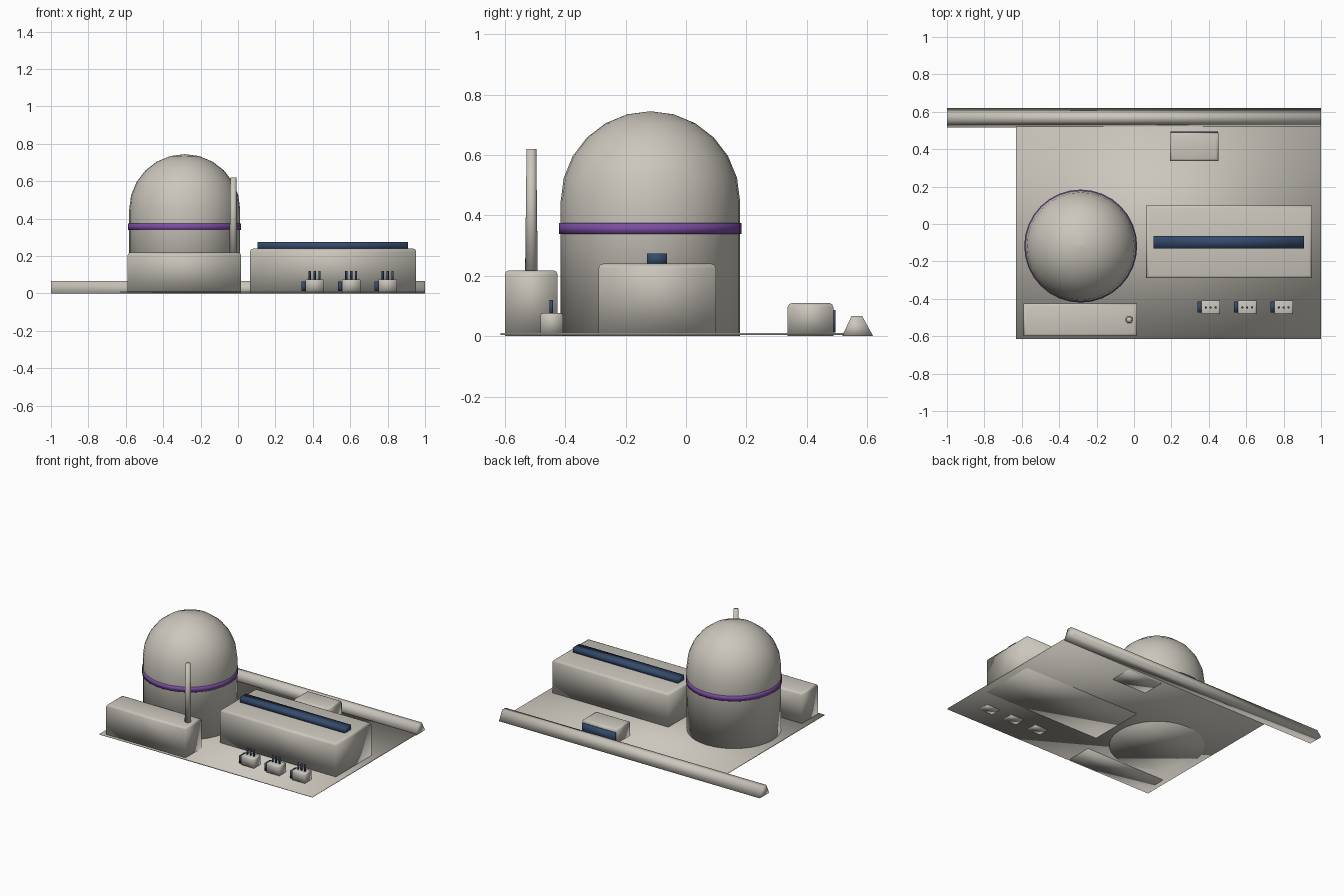
import bpy
import bmesh
from math import sin, cos, pi

cube = bpy.data.objects.get("Cube")
if cube:
    bpy.data.objects.remove(cube, do_unlink=True)


def material(name, rgb):
    m = bpy.data.materials.new(name)
    m.use_nodes = True
    m.diffuse_color = (*rgb, 1)
    m.node_tree.nodes["Principled BSDF"].inputs["Base Color"].default_value = (*rgb, 1)
    return m


CONCRETE = material("warm concrete", (0.60, 0.57, 0.51))
NAVY = material("navy blue", (0.035, 0.07, 0.15))
PURPLE = material("purple", (0.20, 0.075, 0.36))


def finish(name, bm, mat):
    """Turn a bmesh into a fully smooth-shaded object."""
    bmesh.ops.recalc_face_normals(bm, faces=bm.faces)
    for f in bm.faces:
        f.smooth = True
    mesh = bpy.data.meshes.new(name)
    bm.to_mesh(mesh)
    bm.free()
    mesh.materials.append(mat)
    obj = bpy.data.objects.new(name, mesh)
    bpy.context.collection.objects.link(obj)
    return obj


def box(name, x, y, z, mat=CONCRETE, bevel=0):
    """Box from axis ranges, with optional rounding of the roof edges."""
    bm = bmesh.new()
    bmesh.ops.create_cube(bm, size=1)
    for v in bm.verts:
        v.co = [r[0] if c < 0 else r[1] for c, r in zip(v.co, (x, y, z))]
    if bevel:
        roof = [e for e in bm.edges if all(v.co.z > z[1] - 1e-5 for v in e.verts)]
        bmesh.ops.bevel(bm, geom=roof, offset=bevel, segments=2, profile=0.5, affect='EDGES')
    return finish(name, bm, mat)


def lathe(name, x, y, profile, sides, mat=CONCRETE):
    """Revolve (radius, height) points and close both ends."""
    bm = bmesh.new()
    rings = []
    for r, z in profile:
        rings.append([bm.verts.new((x + r * cos(2 * pi * i / sides),
                                    y + r * sin(2 * pi * i / sides), z))
                      for i in range(sides)])
    for a, b in zip(rings, rings[1:]):
        for i in range(sides):
            j = (i + 1) % sides
            bm.faces.new((a[i], a[j], b[j], b[i]))
    bm.faces.new(rings[0])
    bm.faces.new(rings[-1])
    bmesh.ops.remove_doubles(bm, verts=bm.verts, dist=1e-5)
    return finish(name, bm, mat)


# Site slab
box("ground_slab", (-0.63, 1), (-0.615, 0.522), (0.004, 0.01))

# Sea wall with sloping sides
bm = bmesh.new()
section = [(0.517, 0), (0.62, 0), (0.584, 0.066), (0.548, 0.066)]
ends = [[bm.verts.new((x, y, z)) for y, z in section] for x in (-1, 1)]
for i in range(4):
    j = (i + 1) % 4
    bm.faces.new((ends[0][i], ends[0][j], ends[1][j], ends[1][i]))
for end in ends:
    bm.faces.new(end)
finish("sea_wall", bm, CONCRETE)

# Domed containment building and its stripe
R, SPRING = 0.297, 0.448
shell = [(R, 0)] + [(R * cos(k * pi / 12), SPRING + R * sin(k * pi / 12)) for k in range(6)]
shell.append((0.0001, SPRING + R))
lathe("containment_dome", -0.285, -0.118, shell, 32)
lathe("dome_stripe", -0.285, -0.118, [(0.302, 0.339), (0.302, 0.374)], 32, PURPLE)

# Turbine hall with roof ridge
box("turbine_hall", (0.065, 0.953), (-0.29, 0.1), (0, 0.24), bevel=0.016)
box("hall_roof_ridge", (0.105, 0.91), (-0.13, -0.063), (0.235, 0.274), NAVY)

# Auxiliary building with vent stack
box("auxiliary_building", (-0.59, 0.017), (-0.6, -0.425), (0, 0.218), bevel=0.014)
lathe("vent_stack", -0.025, -0.512, [(0.021, 0.21), (0.016, 0.62)], 16)

# Generator sheds, each with a side door and three exhausts
for n in range(3):
    x = 0.36 + n * 0.195
    box(f"generator_shed_{n + 1}", (x, x + 0.1), (-0.482, -0.408), (0, 0.076), bevel=0.008)
    box(f"generator_door_{n + 1}", (x - 0.02, x + 0.002), (-0.473, -0.415), (0.012, 0.065), NAVY)
    for k in range(3):
        lathe(f"exhaust_{n + 1}_{k + 1}", x + 0.024 + k * 0.026, -0.446,
              [(0.006, 0.07), (0.006, 0.119)], 8, NAVY)

# Water intake building with screen facing the wall
box("intake_building", (0.192, 0.453), (0.337, 0.488), (0, 0.11), bevel=0.014)
box("intake_screen", (0.195, 0.45), (0.486, 0.495), (0.012, 0.086), NAVY)
